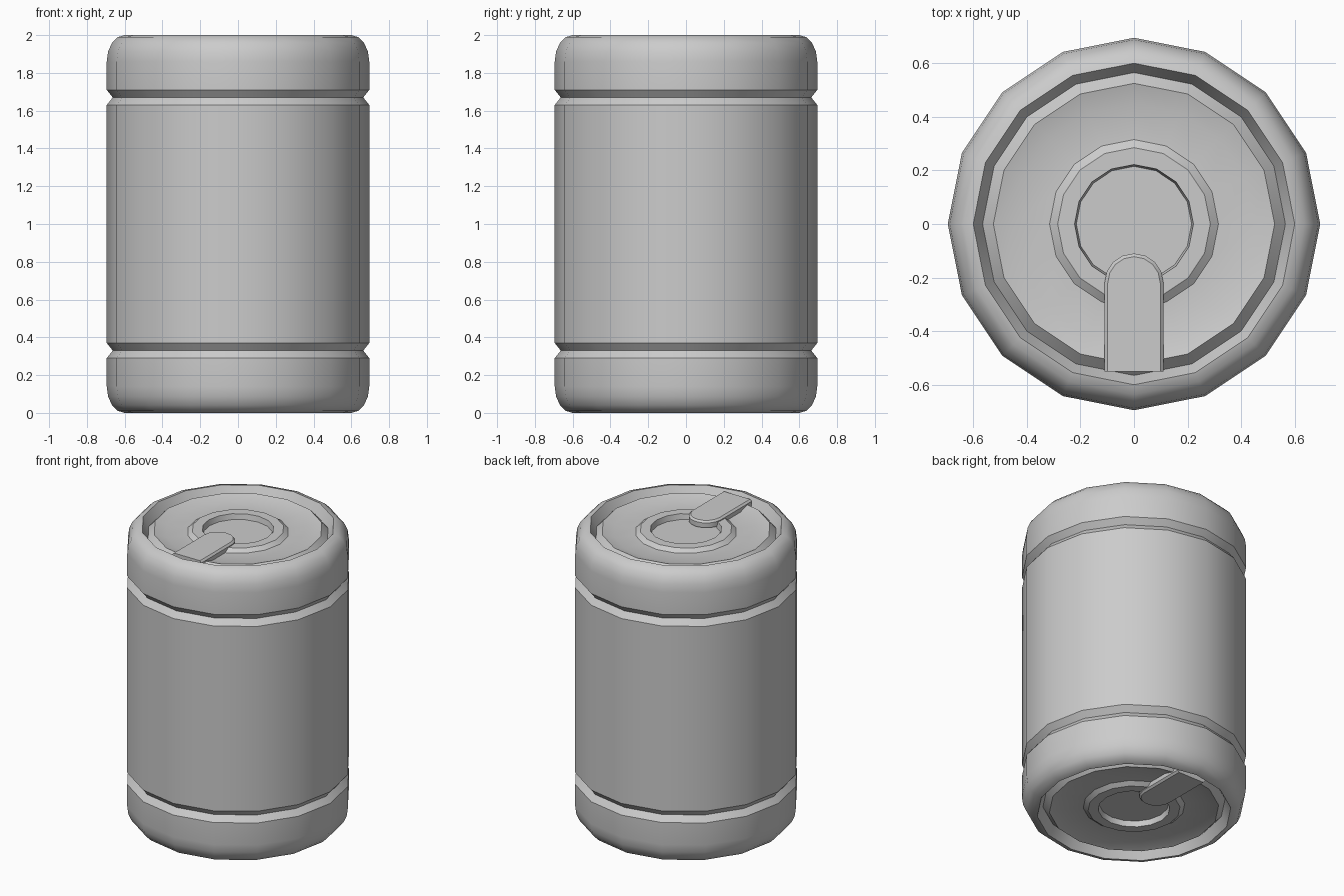
import bpy, bmesh, math

if "Cube" in bpy.data.objects:
    bpy.data.objects.remove(bpy.data.objects["Cube"])

SIDES = 16
H = 2.0


def finish(bm, name, angle=30):
    bmesh.ops.recalc_face_normals(bm, faces=bm.faces)
    me = bpy.data.meshes.new(name)
    bm.to_mesh(me)
    bm.free()
    ob = bpy.data.objects.new(name, me)
    bpy.context.collection.objects.link(ob)
    bpy.ops.object.select_all(action='DESELECT')
    ob.select_set(True)
    bpy.context.view_layer.objects.active = ob
    bpy.ops.object.shade_smooth_by_angle(angle=math.radians(angle))
    return ob


def lathe(name, profile):
    """Revolve (radius, z) points and cap both ends."""
    bm = bmesh.new()
    rings = []
    for r, z in profile:
        rings.append([bm.verts.new((r * math.cos(2 * math.pi * i / SIDES),
                                    r * math.sin(2 * math.pi * i / SIDES), z))
                      for i in range(SIDES)])
    for a, b in zip(rings, rings[1:]):
        for i in range(SIDES):
            j = (i + 1) % SIDES
            bm.faces.new((a[i], a[j], b[j], b[i]))
    bm.faces.new(rings[0])
    bm.faces.new(rings[-1])
    return finish(bm, name)


# can body: upper half profile from lid centre outwards, mirrored for the base
lid = [(0.215, 1.94), (0.222, 1.977), (0.285, 1.977), (0.315, 1.955),
       (0.45, 1.955), (0.525, 1.977), (0.565, 1.935)]
shoulder = [(0.60 + 0.095 * math.sin(t * math.pi / 8),
             1.86 + 0.14 * math.cos(t * math.pi / 8)) for t in range(5)]
groove = [(0.695, 1.71), (0.663, 1.67), (0.695, 1.63)]
half = lid + shoulder + groove
lathe("can_body", half + [(r, H - z) for r, z in reversed(half)])


# pull tabs: rounded strip with a chamfered upper edge
def tab_outline(inset):
    w = 0.11 - inset
    arc = [(w * math.cos(math.pi * i / 8), -0.22 + w * math.sin(math.pi * i / 8))
           for i in range(9)]
    return [(w, -0.55)] + arc + [(-w, -0.55)]


def pull_tab(name, flip):
    bm = bmesh.new()
    s = -1 if flip else 1          # half turn about x for the base
    loops = []
    for inset, z in ((0, 1.95), (0, 1.983), (0.012, 1.995)):
        loops.append([bm.verts.new((x, s * y, H - z if flip else z))
                      for x, y in tab_outline(inset)])
    n = len(loops[0])
    for a, b in zip(loops, loops[1:]):
        for i in range(n):
            j = (i + 1) % n
            bm.faces.new((a[i], a[j], b[j], b[i]))
    bm.faces.new(loops[0])
    bm.faces.new(loops[-1])
    finish(bm, name)


pull_tab("top_pull_tab", False)
pull_tab("bottom_pull_tab", True)
